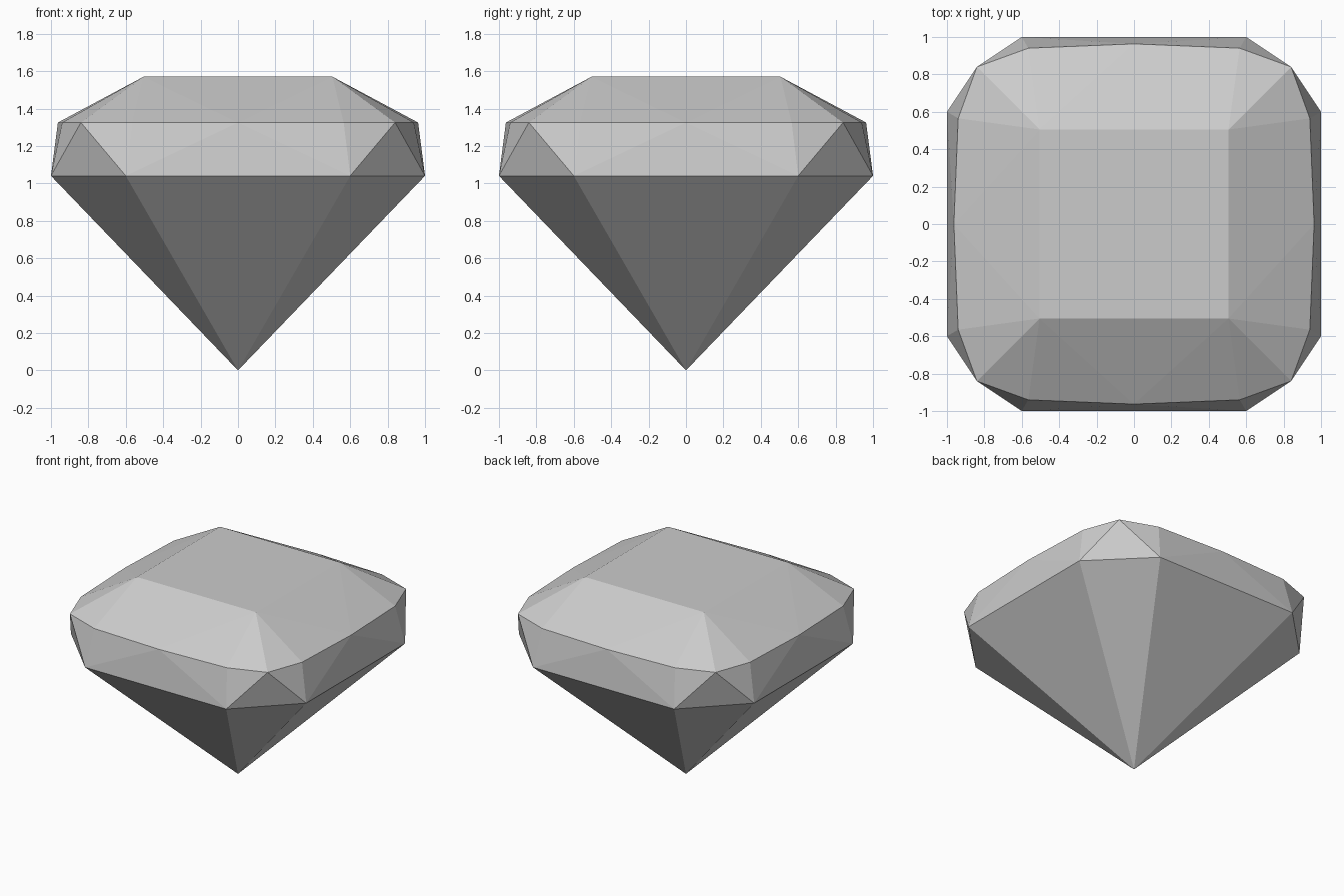
import bpy
import bmesh
from math import radians
from mathutils import Matrix, Vector

cube = bpy.data.objects.get("Cube")
if cube:
    bpy.data.objects.remove(cube, do_unlink=True)

# Stone colour
stone = bpy.data.materials.new("pale_grey_stone")
stone.use_nodes = True
grey = (0.6, 0.6, 0.6, 1.0)
stone.diffuse_color = grey
stone.node_tree.nodes["Principled BSDF"].inputs["Base Color"].default_value = grey

# Corner points of one quarter of the cut
table_z, crown_z, girdle_z = 1.57, 1.325, 1.04
quarter = [
    (0.505, -0.505, table_z),                            # flat top corner
    (-0.565, -0.94, crown_z), (0, -0.963, crown_z),      # bowed crown edge
    (0.565, -0.94, crown_z), (0.84, -0.84, crown_z),
    (-0.6, -1, girdle_z), (0.6, -1, girdle_z),           # widest edge
]

# Repeat the quarter around the axis, add the bottom tip
bm = bmesh.new()
for turn in range(4):
    spin = Matrix.Rotation(radians(90 * turn), 3, "Z")
    for point in quarter:
        bm.verts.new(spin @ Vector(point))
bm.verts.new((0, 0, 0))

# Every facet is convex, so the hull forms the cut; merge the flat top
bmesh.ops.convex_hull(bm, input=bm.verts[:])
bmesh.ops.dissolve_limit(bm, angle_limit=radians(0.2),
                         verts=bm.verts[:], edges=bm.edges[:])
bmesh.ops.recalc_face_normals(bm, faces=bm.faces[:])

mesh = bpy.data.meshes.new("cut_gemstone")
bm.to_mesh(mesh)
bm.free()
mesh.materials.append(stone)
gem = bpy.data.objects.new("cut_gemstone", mesh)
bpy.context.collection.objects.link(gem)
